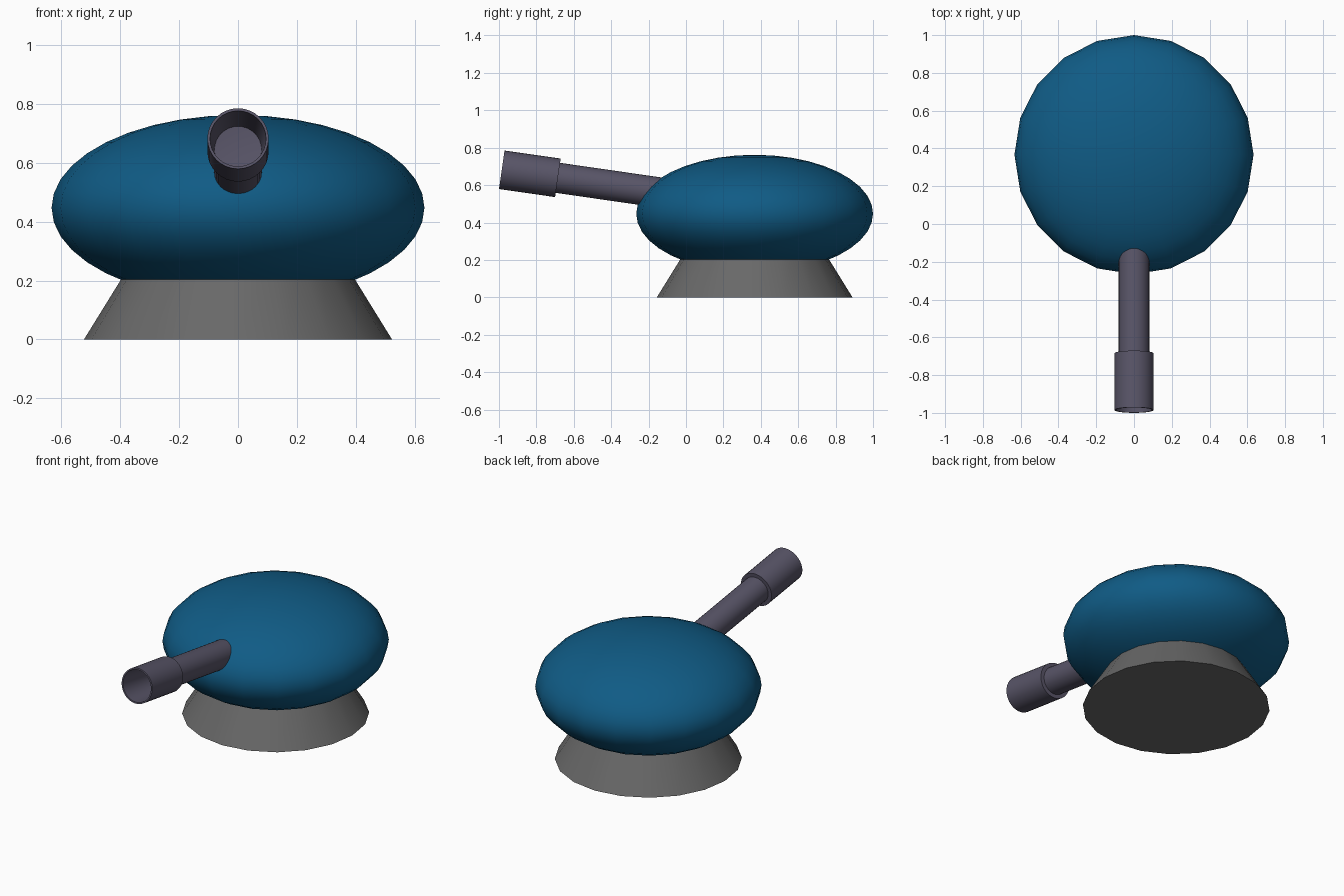
import bpy
import bmesh
from math import sin, cos, pi, radians
from mathutils import Vector

cube = bpy.data.objects.get("Cube")
if cube:
    bpy.data.objects.remove(cube, do_unlink=True)


def material(name, rgb):
    mat = bpy.data.materials.new(name)
    mat.use_nodes = True
    colour = (*rgb, 1)
    mat.diffuse_color = colour
    mat.node_tree.nodes["Principled BSDF"].inputs["Base Color"].default_value = colour
    return mat


def lathe(name, profile, sides, mat, location, tilt=0):
    """Turn a (radius, height) profile, listed bottom to top, around its own z axis."""
    bm = bmesh.new()
    rings = []
    for r, z in profile:
        count = sides if r > 0 else 1
        rings.append([bm.verts.new((r * cos(2 * pi * i / sides), r * sin(2 * pi * i / sides), z))
                      for i in range(count)])
    for a, b in zip(rings, rings[1:]):
        for i in range(sides):
            j = (i + 1) % sides
            corners = [a[i % len(a)], a[j % len(a)], b[j % len(b)], b[i % len(b)]]
            bm.faces.new(list(dict.fromkeys(corners)))
    mesh = bpy.data.meshes.new(name)
    bm.to_mesh(mesh)
    bm.free()
    mesh.materials.append(mat)
    obj = bpy.data.objects.new(name, mesh)
    bpy.context.collection.objects.link(obj)
    obj.location = location
    obj.rotation_euler.x = tilt
    bpy.ops.object.select_all(action='DESELECT')
    obj.select_set(True)
    bpy.context.view_layer.objects.active = obj
    bpy.ops.object.shade_smooth_by_angle(angle=radians(35))
    return obj


blue = material("deep blue", (0.005, 0.105, 0.235))
grey = material("base grey", (0.14, 0.14, 0.14))
gunmetal = material("violet gunmetal", (0.098, 0.09, 0.137))

CENTRE_Y = 0.367

# Flared pedestal, its top hidden inside the dome
lathe("base", [(0, 0), (0.523, 0), (0.35, 0.28), (0, 0.28)], 20, grey, (0, CENTRE_Y, 0))

# Flattened ball turret
RINGS = 20
dome = [(0.633 * sin(pi * k / RINGS) if 0 < k < RINGS else 0, -0.315 * cos(pi * k / RINGS))
        for k in range(RINGS + 1)]
lathe("turret_dome", dome, 20, blue, (0, CENTRE_Y, 0.447))

# Barrel and hollow muzzle share one raised axis
RISE = radians(8.2)
tilt = pi / 2 - RISE
axis = Vector((0, -cos(RISE), sin(RISE)))
tip = Vector((0, -0.985, 0.682))
LENGTH = 0.303
muzzle_rear = tip - axis * LENGTH
barrel_rear = tip - axis * 1.05

lathe("barrel", [(0, 0), (0.081, 0), (0.081, 0.76), (0, 0.76)], 32, gunmetal, barrel_rear, tilt)
lathe("muzzle", [(0, 0), (0.104, 0), (0.104, LENGTH), (0.095, LENGTH),
                 (0.08, 0.04), (0, 0.03)], 32, gunmetal, muzzle_rear, tilt)
